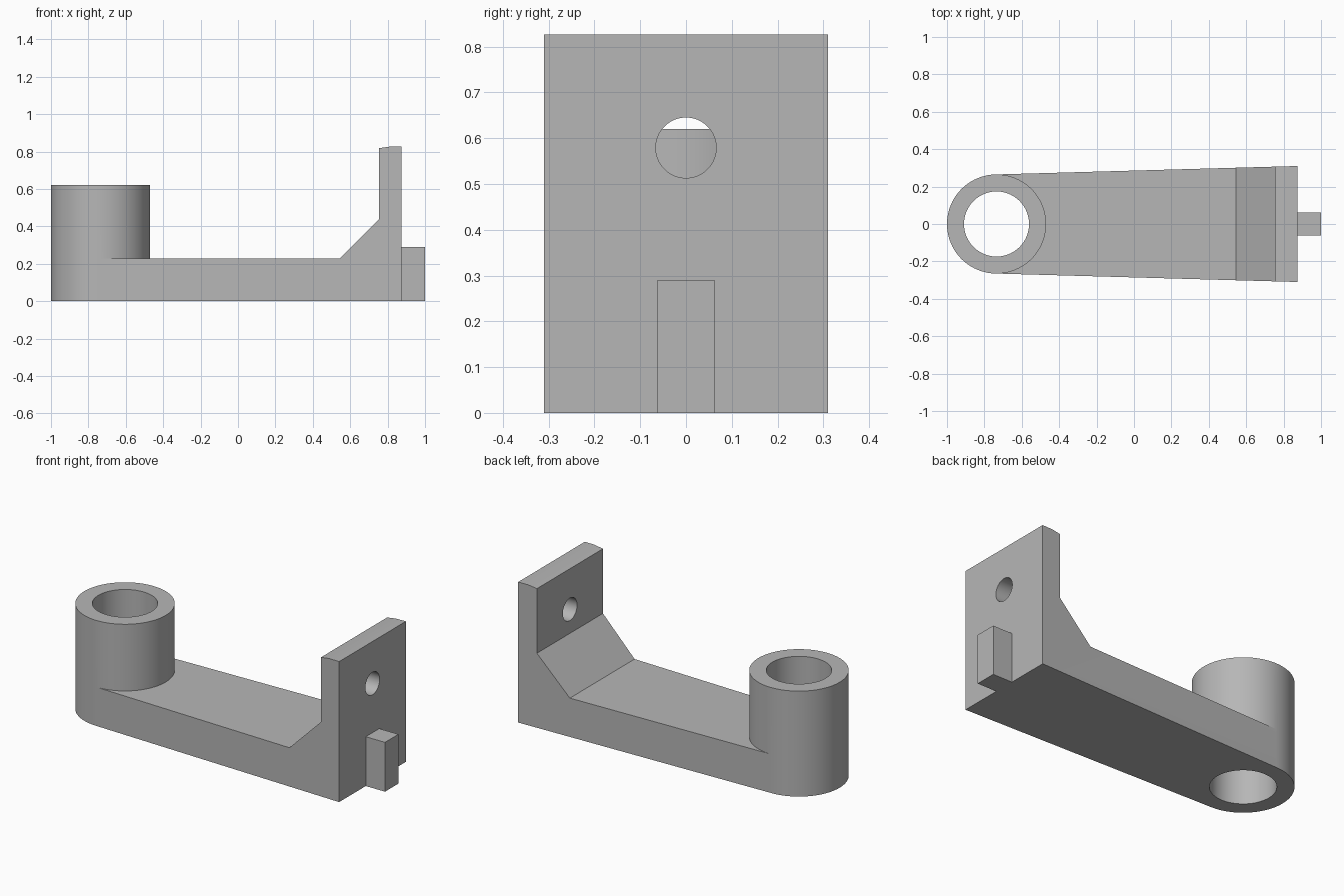
import bpy, bmesh, math
from mathutils import Matrix

cube = bpy.data.objects.get("Cube")
if cube:
    bpy.data.objects.remove(cube, do_unlink=True)

gray = bpy.data.materials.new("plain gray")
gray.use_nodes = True
color = (0.47, 0.47, 0.47, 1)
gray.diffuse_color = color
gray.node_tree.nodes["Principled BSDF"].inputs["Base Color"].default_value = color

BOSS_X, BOSS_R, BORE_R = -0.735, 0.265, 0.174
PLATE_X = 0.875


def make_object(name, bm):
    bmesh.ops.recalc_face_normals(bm, faces=bm.faces)
    mesh = bpy.data.meshes.new(name)
    bm.to_mesh(mesh)
    bm.free()
    mesh.materials.append(gray)
    obj = bpy.data.objects.new(name, mesh)
    bpy.context.collection.objects.link(obj)
    return obj


def cylinder(name, radius, length, center, axis="Z", sides=96):
    turn = Matrix.Rotation(math.pi / 2, 4, "Y") if axis == "X" else Matrix()
    bm = bmesh.new()
    bmesh.ops.create_cone(bm, cap_ends=True, segments=sides, radius1=radius,
                          radius2=radius, depth=length,
                          matrix=Matrix.Translation(center) @ turn)
    return make_object(name, bm)


def box(name, size, center):
    bm = bmesh.new()
    bmesh.ops.create_cube(bm, size=1, matrix=Matrix.Translation(center)
                          @ Matrix.Diagonal((*size, 1)))
    return make_object(name, bm)


def tapered_profile(name, profile, half_width):
    """Side outline spread to both sides, with width depending on x."""
    bm = bmesh.new()
    sides = [[bm.verts.new((x, s * half_width(x), z)) for x, z in profile]
             for s in (-1, 1)]
    for ring in sides:
        bm.faces.new(ring)
    n = len(profile)
    for i in range(n):
        j = (i + 1) % n
        bm.faces.new((sides[0][i], sides[0][j], sides[1][j], sides[1][i]))
    return make_object(name, bm)


def combine(target, other, operation):
    mod = target.modifiers.new(operation.lower(), "BOOLEAN")
    mod.operation, mod.solver, mod.object = operation, "EXACT", other
    bpy.context.view_layer.objects.active = target
    bpy.ops.object.modifier_apply(modifier=mod.name)
    bpy.data.objects.remove(other, do_unlink=True)


# Arm, sloped gusset and upright plate in one tapered body
def half_width(x):
    return BOSS_R + (x - BOSS_X) / (PLATE_X - BOSS_X) * (0.31 - BOSS_R)


outline = [(BOSS_X, 0), (PLATE_X, 0), (PLATE_X, 0.826), (0.81, 0.826),
           (0.755, 0.818), (0.755, 0.438), (0.545, 0.228), (BOSS_X, 0.228)]
bracket = tapered_profile("bracket_arm", outline, half_width)

# Round boss at the end, and the locating tab on the plate
combine(bracket, cylinder("boss", BOSS_R, 0.62, (BOSS_X, 0, 0.31)), "UNION")
combine(bracket, box("tab", (0.165, 0.125, 0.29), (0.9175, 0, 0.145)), "UNION")

# Vertical bore and the plate's bolt hole
combine(bracket, cylinder("bore", BORE_R, 2, (BOSS_X, 0, 0.31)), "DIFFERENCE")
combine(bracket, cylinder("bolt_hole", 0.066, 0.4, (0.815, 0, 0.579), "X", 64),
        "DIFFERENCE")

# Smooth round walls, sharp edges
bpy.ops.object.select_all(action="DESELECT")
bracket.select_set(True)
bpy.context.view_layer.objects.active = bracket
bpy.ops.object.shade_smooth_by_angle(angle=math.radians(20))
